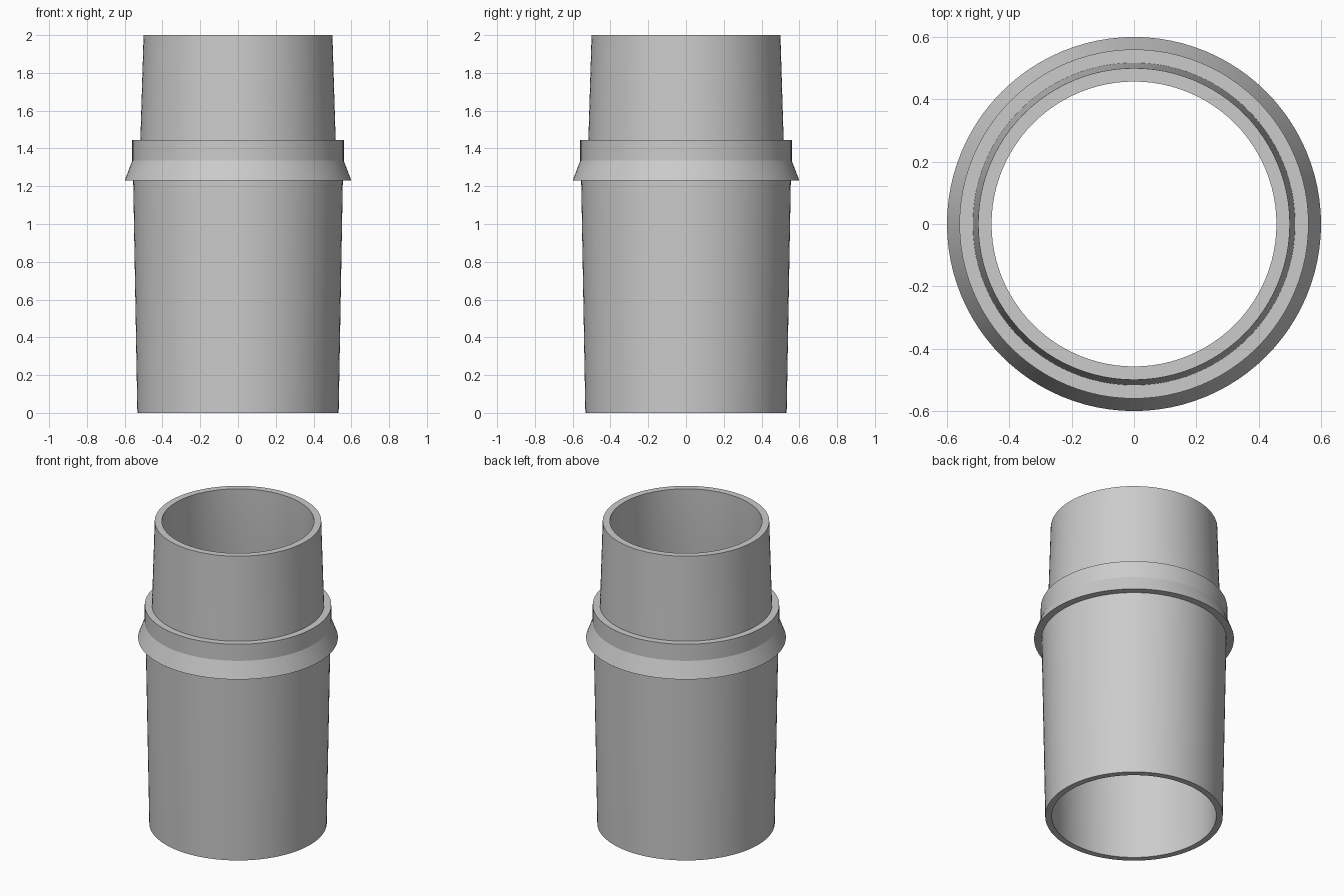
import bpy
import bmesh
import math

cube = bpy.data.objects.get("Cube")
if cube:
    bpy.data.objects.remove(cube, do_unlink=True)

SEGMENTS = 96

# Plain grey plastic
grey = bpy.data.materials.new("light_grey_plastic")
grey.use_nodes = True
colour = (0.6, 0.6, 0.6, 1)
grey.diffuse_color = colour
grey.node_tree.nodes["Principled BSDF"].inputs["Base Color"].default_value = colour


def lathe(name, profile):
    """Spin a closed (radius, height) profile around the z axis."""
    bm = bmesh.new()
    rings = []
    for radius, z in profile:
        ring = []
        for i in range(SEGMENTS):
            a = math.tau * i / SEGMENTS
            ring.append(bm.verts.new((radius * math.cos(a), radius * math.sin(a), z)))
        rings.append(ring)
    for k, lower in enumerate(rings):
        upper = rings[(k + 1) % len(rings)]
        for i in range(SEGMENTS):
            j = (i + 1) % SEGMENTS
            bm.faces.new((lower[i], lower[j], upper[j], upper[i]))
    bmesh.ops.recalc_face_normals(bm, faces=bm.faces)
    mesh = bpy.data.meshes.new(name)
    bm.to_mesh(mesh)
    bm.free()
    mesh.materials.append(grey)
    obj = bpy.data.objects.new(name, mesh)
    bpy.context.collection.objects.link(obj)
    bpy.ops.object.select_all(action="DESELECT")
    obj.select_set(True)
    bpy.context.view_layer.objects.active = obj
    bpy.ops.object.shade_smooth_by_angle(angle=math.radians(12))
    return obj


# Hollow hose adapter: tapered lower sleeve, flared collar, narrower upper sleeve
outer_wall = [
    (0.533, 0), (0.555, 1.23),       # lower sleeve
    (0.6, 1.23), (0.56, 1.335),      # flared collar skirt
    (0.56, 1.445), (0.517, 1.445),   # collar band and ledge
    (0.5, 2),                        # upper sleeve
]
inner_wall = [(0.457, 2), (0.474, 1.445), (0.515, 1.23), (0.494, 0)]
lathe("hose_adapter", outer_wall + inner_wall)
